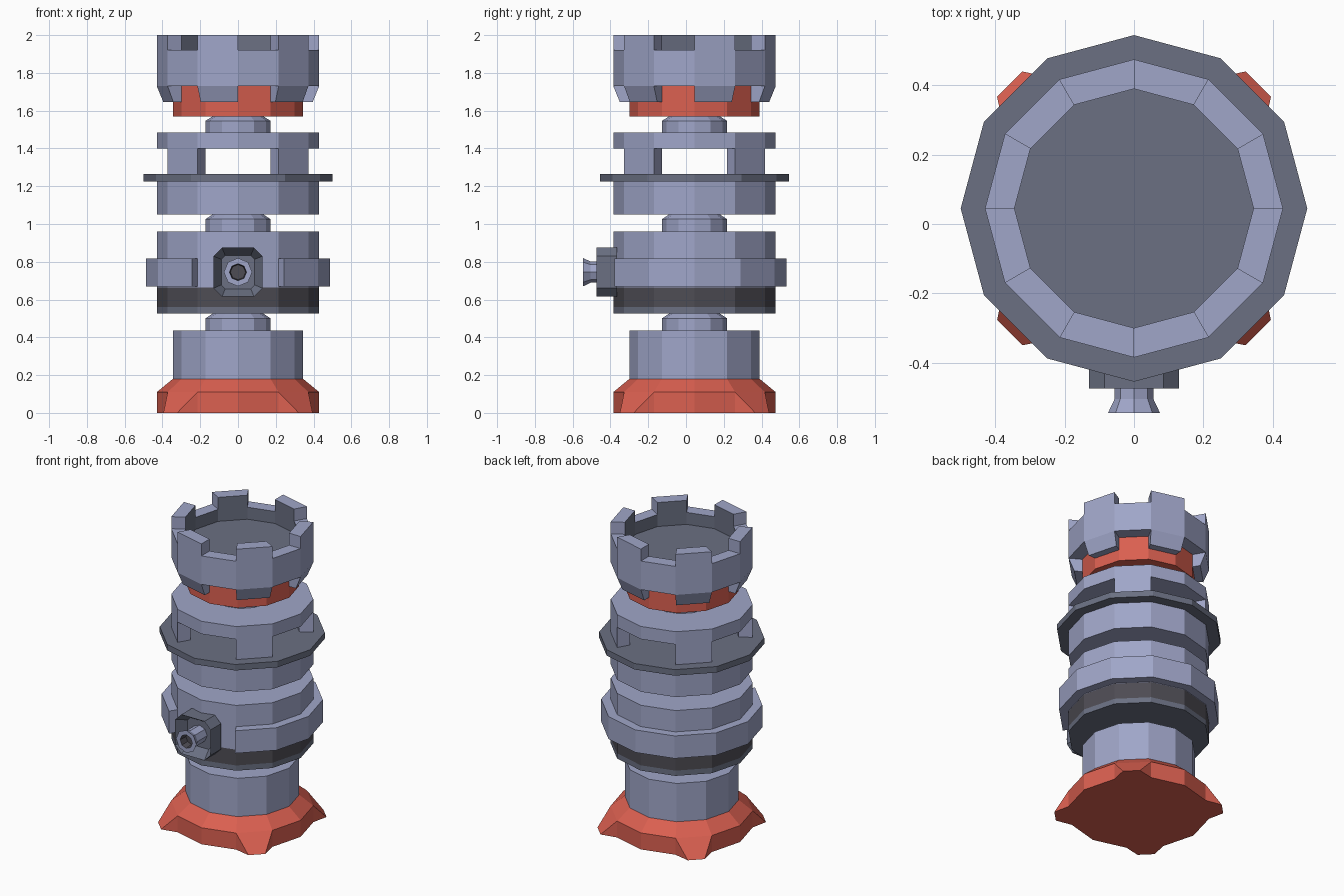
import bpy, bmesh
from math import cos, sin, radians
from mathutils import Matrix, Vector

cube = bpy.data.objects.get("Cube")
if cube:
    bpy.data.objects.remove(cube, do_unlink=True)


def material(name, rgb):
    m = bpy.data.materials.new(name)
    m.use_nodes = True
    col = (*rgb, 1)
    m.diffuse_color = col
    m.node_tree.nodes["Principled BSDF"].inputs["Base Color"].default_value = col
    return m


PALE = material("pale blue grey", (0.35, 0.38, 0.58))
MID = material("slate grey", (0.145, 0.162, 0.225))
DARK = material("charcoal", (0.075, 0.072, 0.088))
RED = material("warm red", (0.70, 0.115, 0.08))

AXIS_Y = 0.045           # the tower axis sits slightly behind the centre
R, INNER, FLANGE = 0.43, 0.345, 0.5
CENTRE = Matrix.Translation((0, AXIS_Y, 0))


def finish(name, bm, mats, matrix=CENTRE):
    bmesh.ops.recalc_face_normals(bm, faces=bm.faces)
    bm.transform(matrix)
    mesh = bpy.data.meshes.new(name)
    bm.to_mesh(mesh)
    bm.free()
    for m in mats:
        mesh.materials.append(m)
    ob = bpy.data.objects.new(name, mesh)
    bpy.context.collection.objects.link(ob)
    return ob


def lathe(name, profile, bands, sides=12, matrix=CENTRE):
    """Revolve (radius, z) points; bands holds one material per profile step,
    the first and last also colour the end caps."""
    mats = list(dict.fromkeys(bands))
    bm = bmesh.new()
    rings = []
    for r, z in profile:
        angles = [radians(360 * i / sides) for i in range(sides)]
        rings.append([bm.verts.new((r * cos(a), r * sin(a), z)) for a in angles])
    for low, high, mat in zip(rings, rings[1:], bands):
        for i in range(sides):
            j = (i + 1) % sides
            bm.faces.new((low[i], low[j], high[j], high[i])).material_index = mats.index(mat)
    bm.faces.new(rings[0]).material_index = mats.index(bands[0])
    bm.faces.new(rings[-1]).material_index = mats.index(bands[-1])
    return finish(name, bm, mats, matrix)


def sector(name, section, start, steps=1, inside=PALE):
    """Sweep a closed (radius, z) section over 30 degree steps."""
    bm = bmesh.new()
    rings = []
    for k in range(steps + 1):
        a = radians(start + 30 * k)
        rings.append([bm.verts.new((r * cos(a), r * sin(a), z)) for r, z in section])
    n = len(section)
    for a, b in zip(rings, rings[1:]):
        for i in range(n):
            j = (i + 1) % n
            bm.faces.new((a[i], a[j], b[j], b[i]))
    bm.faces.new(rings[0])
    bm.faces.new(rings[-1])
    bmesh.ops.recalc_face_normals(bm, faces=bm.faces)
    # Faces turned toward the axis take the inside colour
    for f in bm.faces:
        out = f.calc_center_median()
        out.z = 0
        if f.normal.dot(out.normalized()) < -0.9:
            f.material_index = 1
    return finish(name, bm, [PALE, inside])


def box_section(r0, r1, z0, z1):
    return [(r0, z0), (r1, z0), (r1, z1), (r0, z1)]


# Red base with four spreading feet
lathe("base", [(R, 0), (R, 0.11), (INNER, 0.18)], [RED] * 2)
for k in range(4):
    bm = bmesh.new()
    a, b = radians(30), radians(60)
    for z in (0, 0.11):
        for t in (a, b):
            bm.verts.new((R * cos(t), R * sin(t), z))
    bm.verts.new((0.395, 0.322, 0))
    bm.verts.new((0.322, 0.395, 0))
    bmesh.ops.convex_hull(bm, input=bm.verts)
    bmesh.ops.rotate(bm, verts=bm.verts, matrix=Matrix.Rotation(radians(90 * k), 3, 'Z'))
    finish(f"base_foot_{k + 1}", bm, [RED])

# Lower shaft and the three necks
lathe("lower_shaft", [(INNER, 0.18), (INNER, 0.435)], [PALE])
for label, z0, z1 in (("lower", 0.435, 0.525), ("middle", 0.96, 1.05), ("upper", 1.485, 1.57)):
    lathe(label + "_neck", [(0.172, z0), (0.172, z1 - 0.024), (0.135, z1)], [PALE] * 2)

# Main drum with coloured bands and an open collar
lathe("main_drum", [(R, 0.525), (R, 0.56), (R, 0.665), (R, 0.96)], [MID, DARK, PALE])
sector("drum_collar", box_section(R - 0.02, 0.488, 0.668, 0.818), 300, 10)

# Front socket: chamfered block with a recess
bm = bmesh.new()
h, c = 0.13, 0.085
corners = [(h, c), (c, h), (-c, h), (-h, c), (-h, -c), (-c, -h), (c, -h), (h, -c)]
front = bm.faces.new([bm.verts.new((x, y, 0.475)) for x, y in corners])
back = bmesh.ops.extrude_face_region(bm, geom=[front], use_keep_orig=True)["geom"]
bmesh.ops.translate(bm, vec=(0, 0, -0.11), verts=[g for g in back if isinstance(g, bmesh.types.BMVert)])
bmesh.ops.inset_region(bm, faces=[front], thickness=0.042, use_boundary=True, use_even_offset=True)
bmesh.ops.translate(bm, vec=Vector((0, 0, -0.07)), verts=front.verts)
FACING = Matrix.Translation((0, 0, 0.745)) @ Matrix.Rotation(radians(90), 4, 'X')
finish("socket_block", bm, [MID], FACING)

# Flared nozzle with a dark bore
lathe("nozzle",
      [(0.056, 0.40), (0.056, 0.505), (0.075, 0.545), (0.045, 0.545), (0.04, 0.49)],
      [PALE, PALE, PALE, DARK], 8, FACING)

# Upper drum, flange, open gallery and its roof
lathe("upper_drum", [(R, 1.05), (R, 1.225)], [PALE])
lathe("flange", [(FLANGE, 1.225), (FLANGE, 1.265)], [MID])
for k in range(4):
    sector(f"gallery_pillar_{k + 1}", box_section(INNER, R, 1.265, 1.40), 30 + 90 * k)
lathe("gallery_roof", [(R, 1.40), (R, 1.485)], [PALE])

# Crown: red core, hollow bowl, corbels and merlons
lathe("crown_core", [(INNER, 1.57), (INNER, 1.73)], [RED])
lathe("crown_bowl",
      [(R, 1.73), (R, 1.92), (INNER, 1.92), (INNER, 1.84)],
      [PALE, PALE, MID])
for k in range(6):
    sector(f"merlon_{k + 1}", box_section(INNER, R, 1.92, 2.0), 60 * k, inside=MID)
    sector(f"corbel_{k + 1}", [(INNER, 1.645), (0.395, 1.645), (R, 1.73), (INNER, 1.73)], 60 * k)
